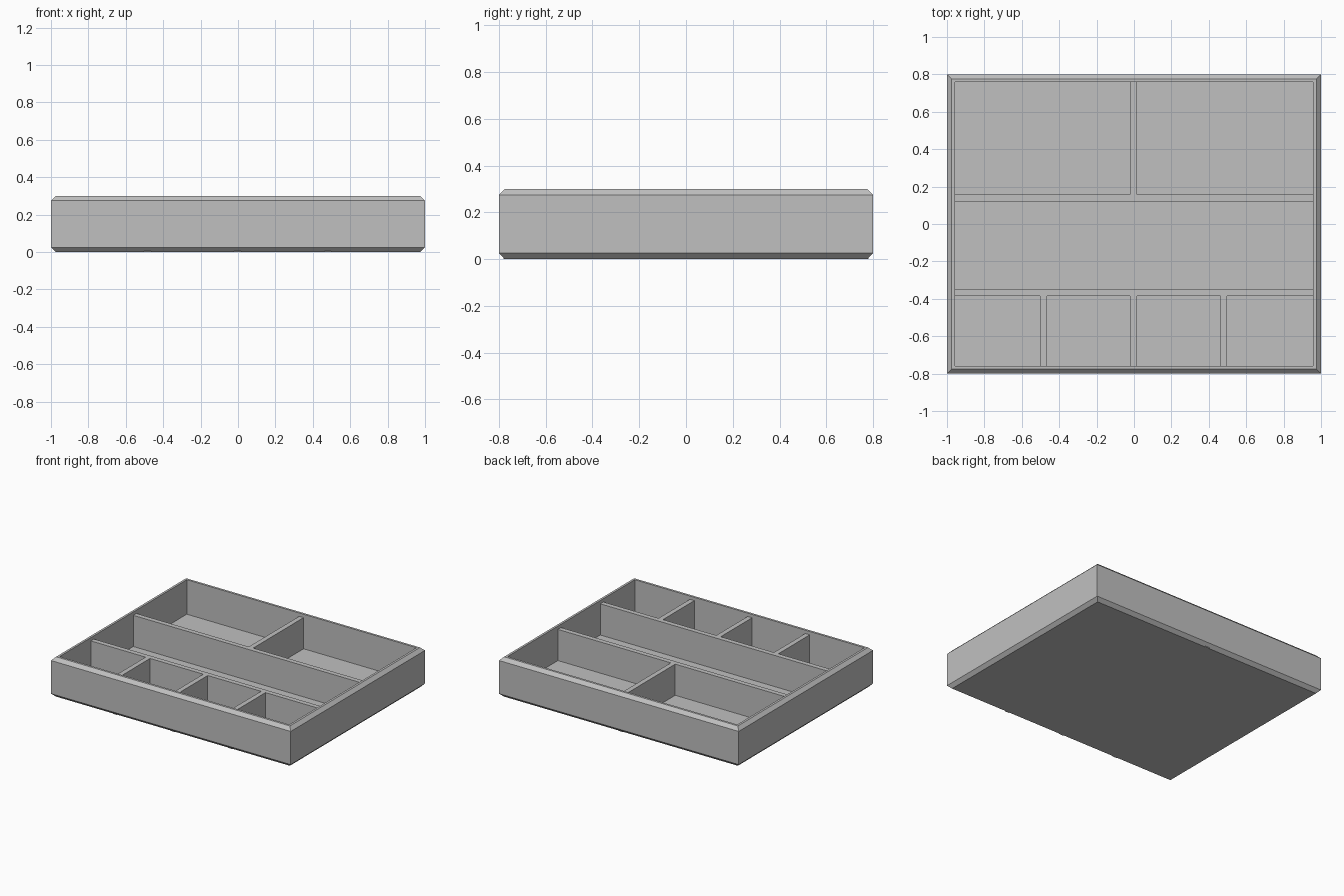
import bpy, bmesh

cube = bpy.data.objects.get("Cube")
if cube:
    bpy.data.objects.remove(cube, do_unlink=True)

GREY = (0.53, 0.53, 0.53, 1)
mat = bpy.data.materials.new("grey_plastic")
mat.use_nodes = True
mat.diffuse_color = GREY
mat.node_tree.nodes["Principled BSDF"].inputs["Base Color"].default_value = GREY

HX, HY, H = 1.0, 0.8, 0.3      # half sizes and height
CHAMFER, WALL, FLOOR = 0.025, 0.042, 0.04
DIV, DIV_TOP = 0.037, 0.275    # divider thickness and top


def add_object(name, bm):
    bmesh.ops.recalc_face_normals(bm, faces=bm.faces)
    mesh = bpy.data.meshes.new(name)
    bm.to_mesh(mesh)
    bm.free()
    mesh.materials.append(mat)
    obj = bpy.data.objects.new(name, mesh)
    bpy.context.collection.objects.link(obj)


def box(name, x0, x1, y0, y1, z0, z1):
    bm = bmesh.new()
    bmesh.ops.create_cube(bm, size=1)
    for v in bm.verts:
        v.co = (x1 if v.co.x > 0 else x0,
                y1 if v.co.y > 0 else y0,
                z1 if v.co.z > 0 else z0)
    add_object(name, bm)


# Tray shell: rectangular rings (inset, height) from the underside to the inner floor
profile = [(CHAMFER, 0), (0, CHAMFER), (0, H - CHAMFER),
           (CHAMFER, H), (WALL, H), (WALL, FLOOR)]
bm = bmesh.new()
rings = []
for inset, z in profile:
    x, y = HX - inset, HY - inset
    rings.append([bm.verts.new((sx * x, sy * y, z))
                  for sx, sy in ((-1, -1), (1, -1), (1, 1), (-1, 1))])
for a, b in zip(rings, rings[1:]):
    for i in range(4):
        j = (i + 1) % 4
        bm.faces.new((a[i], a[j], b[j], b[i]))
bm.faces.new(rings[0])
bm.faces.new(rings[-1])
add_object("tray_shell", bm)

# Long dividers running the width of the tray
FRONT_Y, BACK_Y = -0.366, 0.139
for name, y in (("front_long_divider", FRONT_Y), ("back_long_divider", BACK_Y)):
    box(name, WALL / 2 - HX, HX - WALL / 2, y - DIV / 2, y + DIV / 2,
        FLOOR / 2, DIV_TOP)

# Short dividers, whose feet reach just past the lower chamfer
END = HY - 0.02
for name, x in (("front_right_divider", -0.483), ("front_middle_divider", -0.002),
                ("front_left_divider", 0.48)):
    box(name, x - DIV / 2, x + DIV / 2, -END, FRONT_Y, 0, DIV_TOP)
box("back_middle_divider", -0.002 - DIV / 2, -0.002 + DIV / 2, BACK_Y, END, 0, DIV_TOP)
